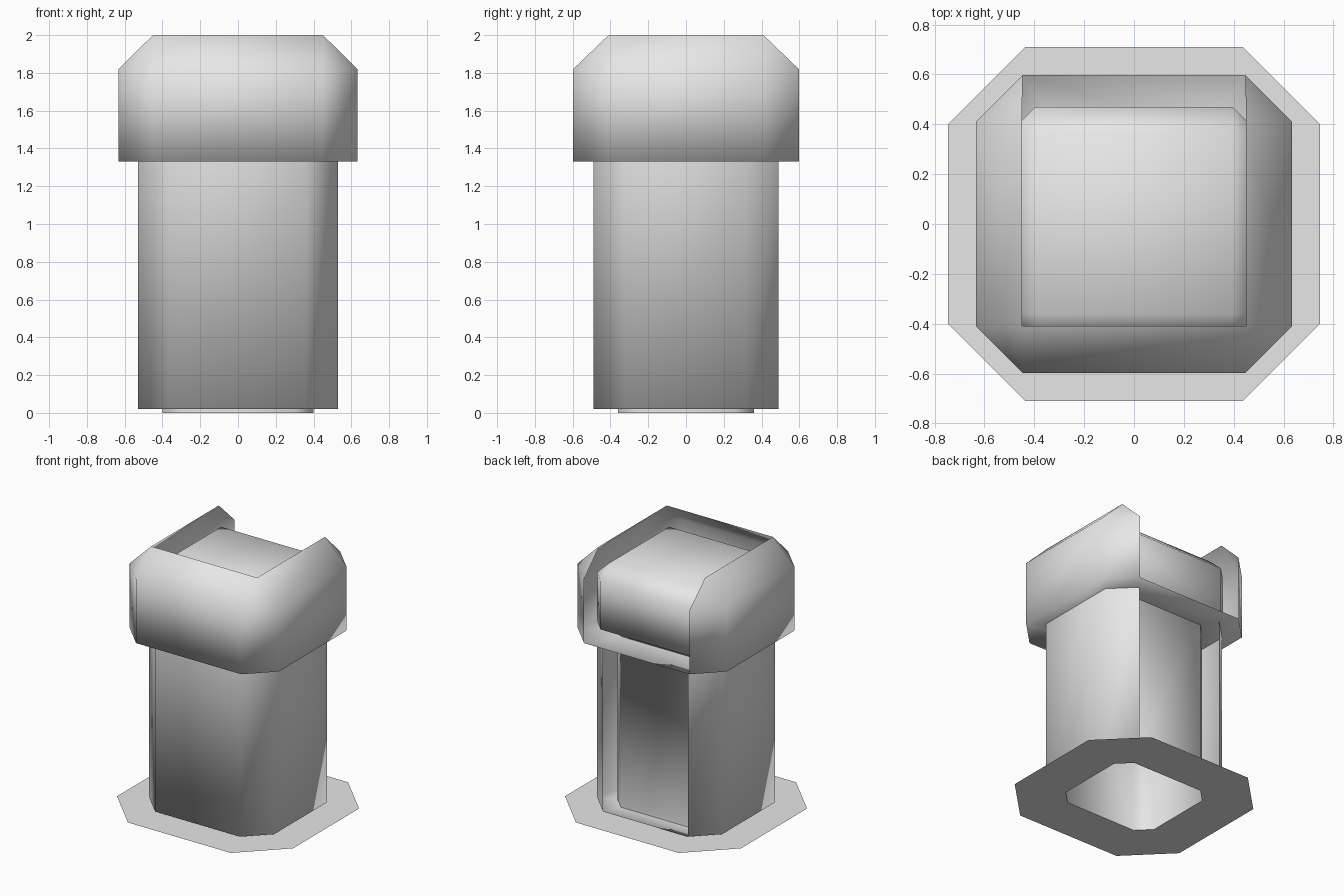
import bpy
import bmesh

cube = bpy.data.objects.get("Cube")
if cube:
    bpy.data.objects.remove(cube, do_unlink=True)

grey = bpy.data.materials.new("plain_grey")
grey.use_nodes = True
colour = (0.8, 0.8, 0.8, 1)
grey.diffuse_color = colour
grey.node_tree.nodes["Principled BSDF"].inputs["Base Color"].default_value = colour

BACK = 2  # index of the octagon side that faces +y


def octagon(hx, hy, cut, z):
    """Counter-clockwise rectangle with cut corners."""
    a, b = hx - cut, hy - cut
    return [(hx, -b, z), (hx, b, z), (a, hy, z), (-a, hy, z),
            (-hx, b, z), (-hx, -b, z), (-a, -hy, z), (a, -hy, z)]


def loft(name, sections, open_back=(), close_top=False, smooth=True):
    """Skin the sections; open_back lists the bands without a back face."""
    bm = bmesh.new()
    rings = [[bm.verts.new(p) for p in octagon(*s)] for s in sections]
    for band, (low, high) in enumerate(zip(rings, rings[1:])):
        for i in range(8):
            if i == BACK and band in open_back:
                continue
            j = (i + 1) % 8
            bm.faces.new((low[i], low[j], high[j], high[i]))
    if close_top:
        bm.faces.new(rings[-1])
    bmesh.ops.remove_doubles(bm, verts=bm.verts, dist=0.001)
    for face in bm.faces:
        face.smooth = smooth
    mesh = bpy.data.meshes.new(name)
    bm.to_mesh(mesh)
    bm.free()
    mesh.materials.append(grey)
    obj = bpy.data.objects.new(name, mesh)
    bpy.context.collection.objects.link(obj)
    return obj


core = (0.40, 0.36, 0.10)
shell = (0.53, 0.49, 0.17)
head = (0.505, 0.47, 0.11)
hood = (0.633, 0.597, 0.186)

# Flat ground plate with a hole under the core
loft("ground_plate", [(0.747, 0.71, 0.31, 0), (*core, 0)], smooth=False)

# Inner core: narrow post carrying a wider bevelled head
loft("inner_core", [(*core, 0), (*core, 1.40), (*head, 1.40), (*head, 1.77),
                    (0.395, 0.36, 0, 1.87)], close_top=True)

# Outer column shell, open at the back, with a floor ring
loft("column_shell", [(*core, 0.02), (*shell, 0.02), (*shell, 1.33)], open_back=(1,))

# Hood around the head, open at the back and on top, with a floor ring
loft("hood_shell", [(*core, 1.33), (*hood, 1.33), (*hood, 1.82),
                    (0.45, 0.41, 0, 2.0)], open_back=(1, 2))
